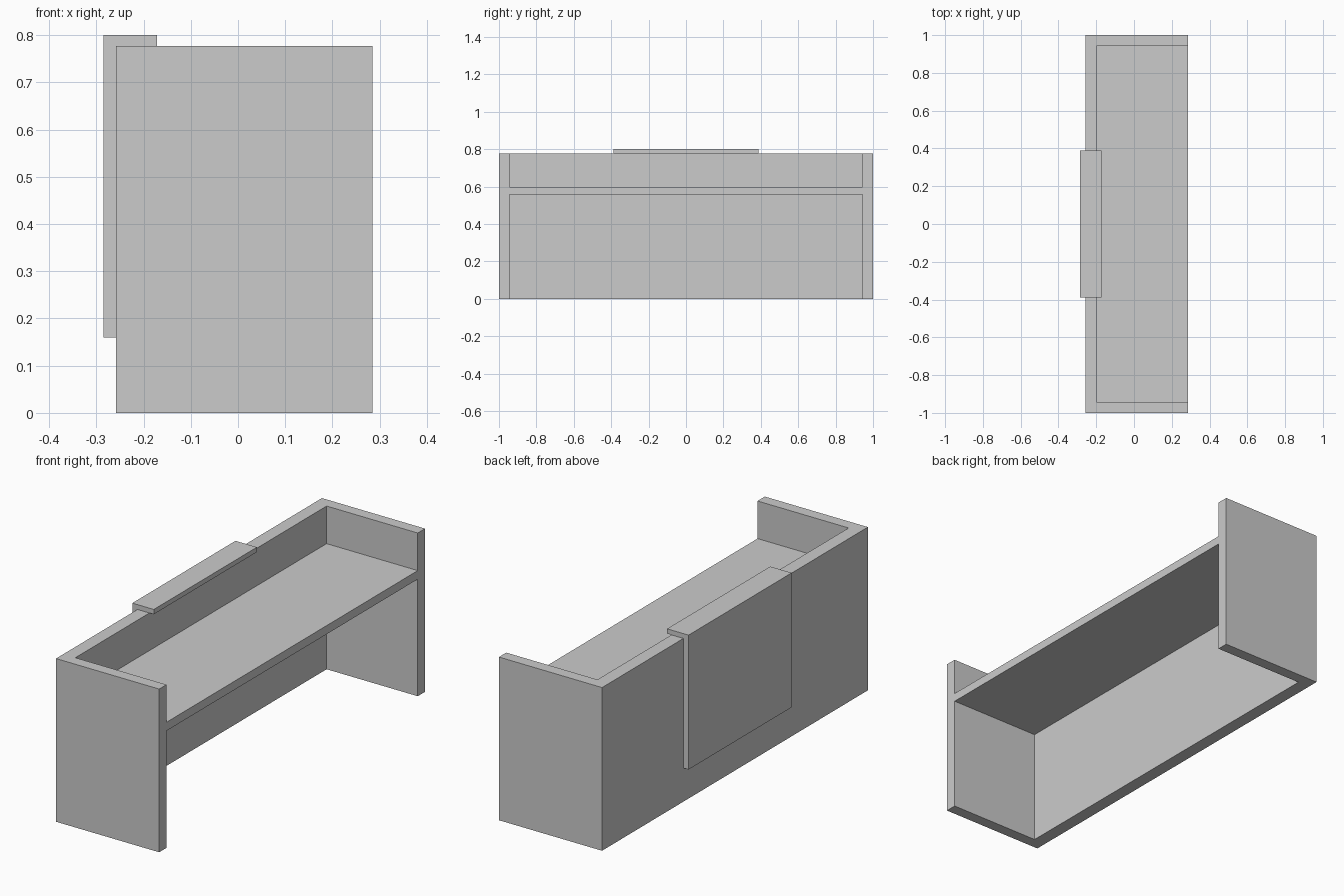
import bpy
import bmesh
from mathutils import Vector

if "Cube" in bpy.data.objects:
    bpy.data.objects.remove(bpy.data.objects["Cube"])


def extrude_profile(name, points, offset):
    """Fill a closed 3D outline and extrude it along offset."""
    bm = bmesh.new()
    face = bm.faces.new([bm.verts.new(p) for p in points])
    result = bmesh.ops.extrude_face_region(bm, geom=[face], use_keep_orig=True)
    moved = [g for g in result["geom"] if isinstance(g, bmesh.types.BMVert)]
    bmesh.ops.translate(bm, verts=moved, vec=Vector(offset))
    bmesh.ops.recalc_face_normals(bm, faces=bm.faces)
    mesh = bpy.data.meshes.new(name)
    bm.to_mesh(mesh)
    bm.free()
    obj = bpy.data.objects.new(name, mesh)
    bpy.context.collection.objects.link(obj)
    return obj


BACK, INNER, FRONT = -0.258, -0.195, 0.285
END, END_INNER = 1.0, 0.945
HEIGHT = 0.777

# U-shaped counter shell: back wall and two end panels
shell = [(FRONT, -END), (FRONT, -END_INNER), (INNER, -END_INNER), (INNER, END_INNER),
         (FRONT, END_INNER), (FRONT, END), (BACK, END), (BACK, -END)]
extrude_profile("counter_shell", [(x, y, 0) for x, y in shell], (0, 0, HEIGHT))

# Worktop spanning the inside of the shell
worktop = [(INNER, 0.557), (FRONT, 0.557), (FRONT, 0.598), (INNER, 0.598)]
extrude_profile("worktop", [(x, -END_INNER, z) for x, z in worktop], (0, 2 * END_INNER, 0))

# L-shaped panel hooked over the back wall
OUTER, LIP, TOP, HALF = -0.285, -0.172, 0.80, 0.388
hook = [(OUTER, 0.16), (BACK, 0.16), (BACK, HEIGHT), (LIP, HEIGHT), (LIP, TOP), (OUTER, TOP)]
extrude_profile("transaction_panel", [(x, -HALF, z) for x, z in hook], (0, 2 * HALF, 0))
